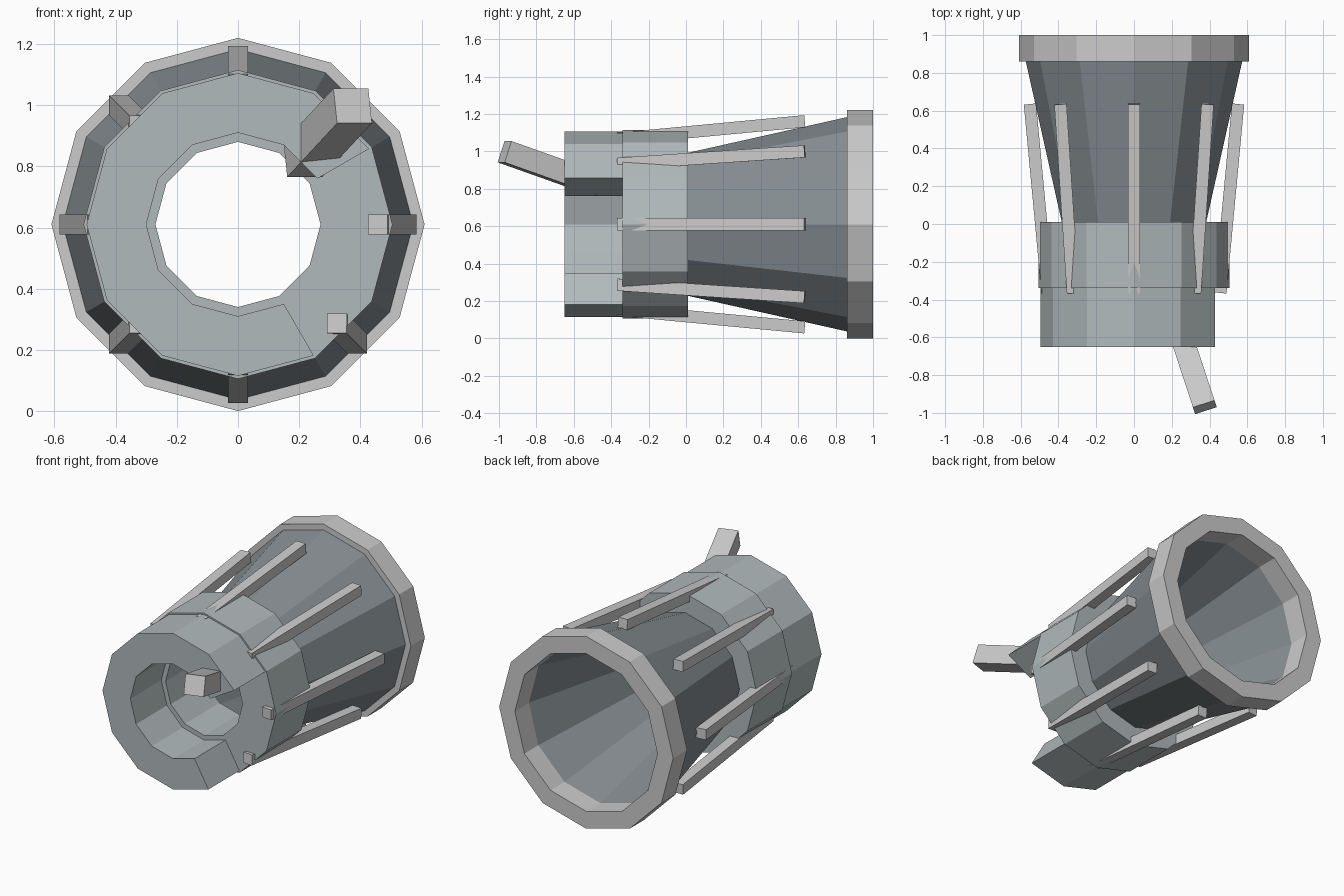
import bpy, bmesh
from math import cos, sin, radians
from mathutils import Vector, Matrix

if "Cube" in bpy.data.objects:
    bpy.data.objects.remove(bpy.data.objects["Cube"])

CZ = 0.61    # height of the tube axis
SIDES = 12


def material(name, rgb):
    m = bpy.data.materials.new(name)
    m.diffuse_color = (*rgb, 1)
    m.use_nodes = True
    m.node_tree.nodes["Principled BSDF"].inputs["Base Color"].default_value = m.diffuse_color
    return m


SLATE = material("dark_slate", (0.24, 0.27, 0.29))
STEEL = material("blue_grey", (0.44, 0.49, 0.50))
PALE = material("pale_grey", (0.58, 0.59, 0.57))


def finish(name, bm, mat):
    bmesh.ops.recalc_face_normals(bm, faces=bm.faces)
    me = bpy.data.meshes.new(name)
    bm.to_mesh(me)
    bm.free()
    me.materials.append(mat)
    ob = bpy.data.objects.new(name, me)
    bpy.context.collection.objects.link(ob)
    return ob


def lathe(name, profile, mat, start=0, steps=SIDES):
    """Sweep a closed (radius, y) profile about the y axis in 30 degree steps."""
    bm = bmesh.new()
    full = steps == SIDES
    rows = []
    for i in range(steps if full else steps + 1):
        a = radians(start + i * 360 / SIDES)
        rows.append([bm.verts.new((r * cos(a), y, CZ + r * sin(a))) for r, y in profile])
    n = len(profile)
    for i in range(steps):
        p, q = rows[i], rows[(i + 1) % len(rows)]
        for j in range(n):
            k = (j + 1) % n
            bm.faces.new((p[j], p[k], q[k], q[j]))
    if not full:
        bm.faces.new(rows[0])
        bm.faces.new(rows[-1])
    return finish(name, bm, mat)


def bar(name, a, b, width, mat):
    """Square bar between two points, kept level across."""
    a, b = Vector(a), Vector(b)
    d = b - a
    bm = bmesh.new()
    bmesh.ops.create_cube(bm, size=1)
    rot = d.to_track_quat('Y', 'Z').to_matrix().to_4x4()
    size = Matrix.Diagonal((width, d.length, width, 1))
    bmesh.ops.transform(bm, matrix=Matrix.Translation((a + b) / 2) @ rot @ size, verts=bm.verts)
    return finish(name, bm, mat)


# Flared barrel and its rim
lathe("flared_barrel", [(0.575, 0.87), (0.38, 0.0), (0.285, 0.0), (0.505, 0.87)], SLATE)
lathe("rim", [(0.61, 0.86), (0.61, 1.0), (0.5, 1.0), (0.5, 0.86)], PALE)

# Middle collar, and front collar with a quarter left open
lathe("middle_collar", [(0.505, -0.34), (0.505, 0.01), (0.27, 0.01), (0.27, -0.34)], STEEL)
lathe("front_collar", [(0.495, -0.65), (0.495, -0.335), (0.30, -0.335), (0.30, -0.65)],
      STEEL, start=30, steps=9)

# Eight splayed rods around the barrel
for i in range(8):
    c, s = cos(radians(45 * i)), sin(radians(45 * i))
    bar(f"rod_{i + 1}", (0.457 * c, -0.365, CZ + 0.457 * s),
        (0.551 * c, 0.635, CZ + 0.551 * s), 0.065, PALE)

# Slanted handle
bar("handle", (0.375, -0.97, 0.998), (0.212, -0.475, 0.822), 0.12, PALE)
